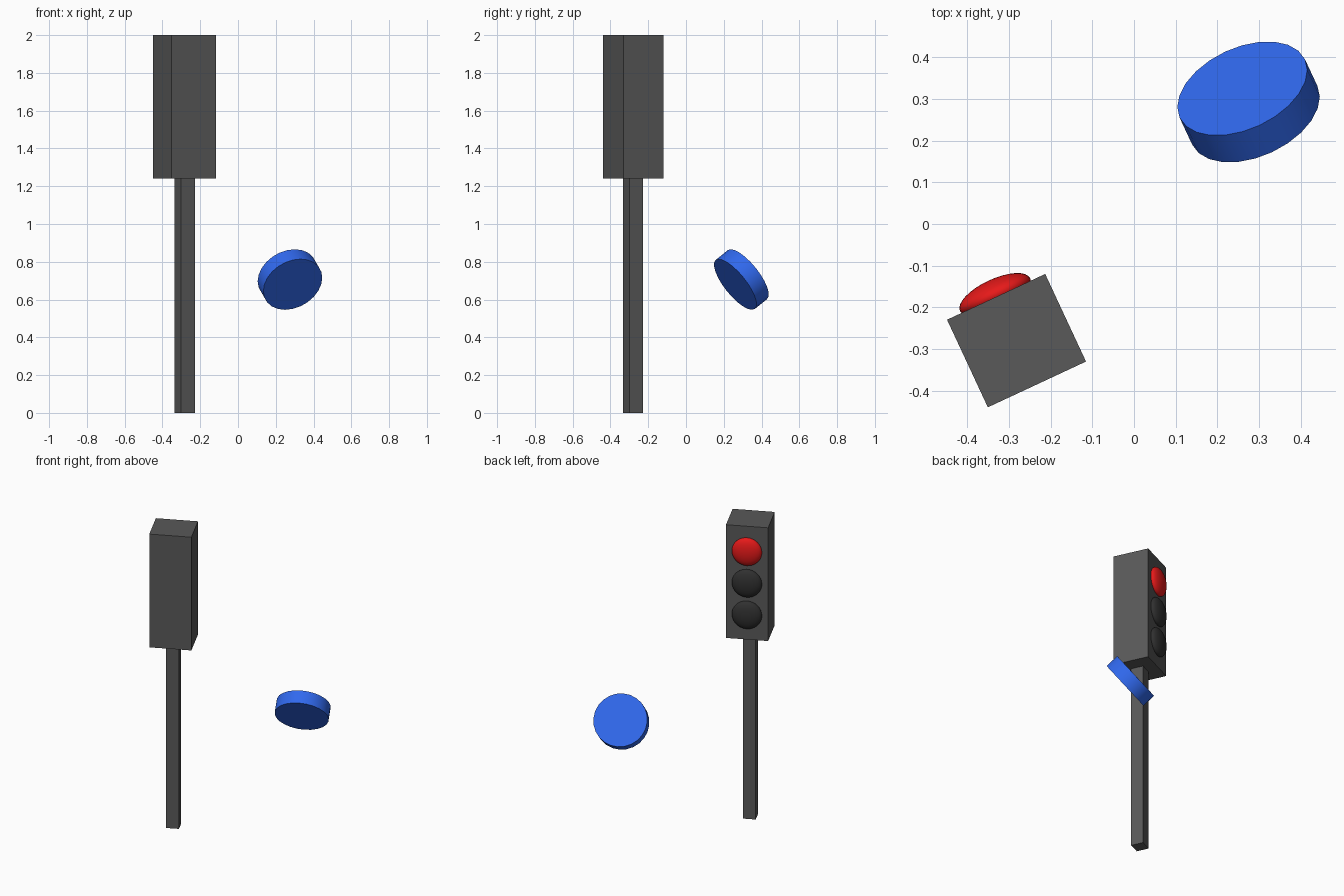
import bpy
from math import radians, sin, cos

if "Cube" in bpy.data.objects:
    bpy.data.objects.remove(bpy.data.objects["Cube"])

YAW = radians(25)          # the whole signal is turned about z
CX, CY = -0.282, -0.280    # axis of the pole


def paint(obj, name, rgb):
    mat = bpy.data.materials.get(name) or bpy.data.materials.new(name)
    mat.diffuse_color = (*rgb, 1)
    mat.use_nodes = True
    mat.node_tree.nodes["Principled BSDF"].inputs["Base Color"].default_value = mat.diffuse_color
    obj.data.materials.append(mat)


def box(name, width, depth, z0, z1):
    bpy.ops.mesh.primitive_cube_add(size=1, location=(CX, CY, (z0 + z1) / 2),
                                    rotation=(0, 0, YAW))
    obj = bpy.context.object
    obj.name = name
    obj.scale = (width, depth, z1 - z0)
    bpy.ops.object.transform_apply(location=False, rotation=False, scale=True)
    paint(obj, "dark_grey", (0.1, 0.1, 0.1))
    return obj


def lens(name, z, mat, rgb):
    # flattened ball set into the back face of the housing
    out = 0.122
    bpy.ops.mesh.primitive_uv_sphere_add(
        segments=32, ring_count=16, radius=1,
        location=(CX - sin(YAW) * out, CY + cos(YAW) * out, z),
        rotation=(radians(-90), 0, YAW))
    obj = bpy.context.object
    obj.name = name
    obj.scale = (0.093, 0.093, 0.037)
    bpy.ops.object.transform_apply(location=False, rotation=False, scale=True)
    bpy.ops.object.shade_smooth()
    paint(obj, mat, rgb)


# pole and housing
box("pole", 0.08, 0.08, 0, 1.24)
box("housing", 0.26, 0.232, 1.24, 2.0)

# three lamps, only the top one lit
lens("top_lamp", 1.832, "red", (0.8, 0.01, 0.01))
lens("middle_lamp", 1.62, "unlit", (0.03, 0.03, 0.03))
lens("bottom_lamp", 1.408, "unlit", (0.03, 0.03, 0.03))

# tilted floating disc
bpy.ops.mesh.primitive_cylinder_add(vertices=24, radius=0.166, depth=0.088,
                                    location=(0.275, 0.293, 0.706),
                                    rotation=(radians(-54), 0, YAW))
disc = bpy.context.object
disc.name = "round_disc"
bpy.ops.object.shade_smooth_by_angle(angle=radians(30))
paint(disc, "blue", (0.03, 0.14, 0.85))
